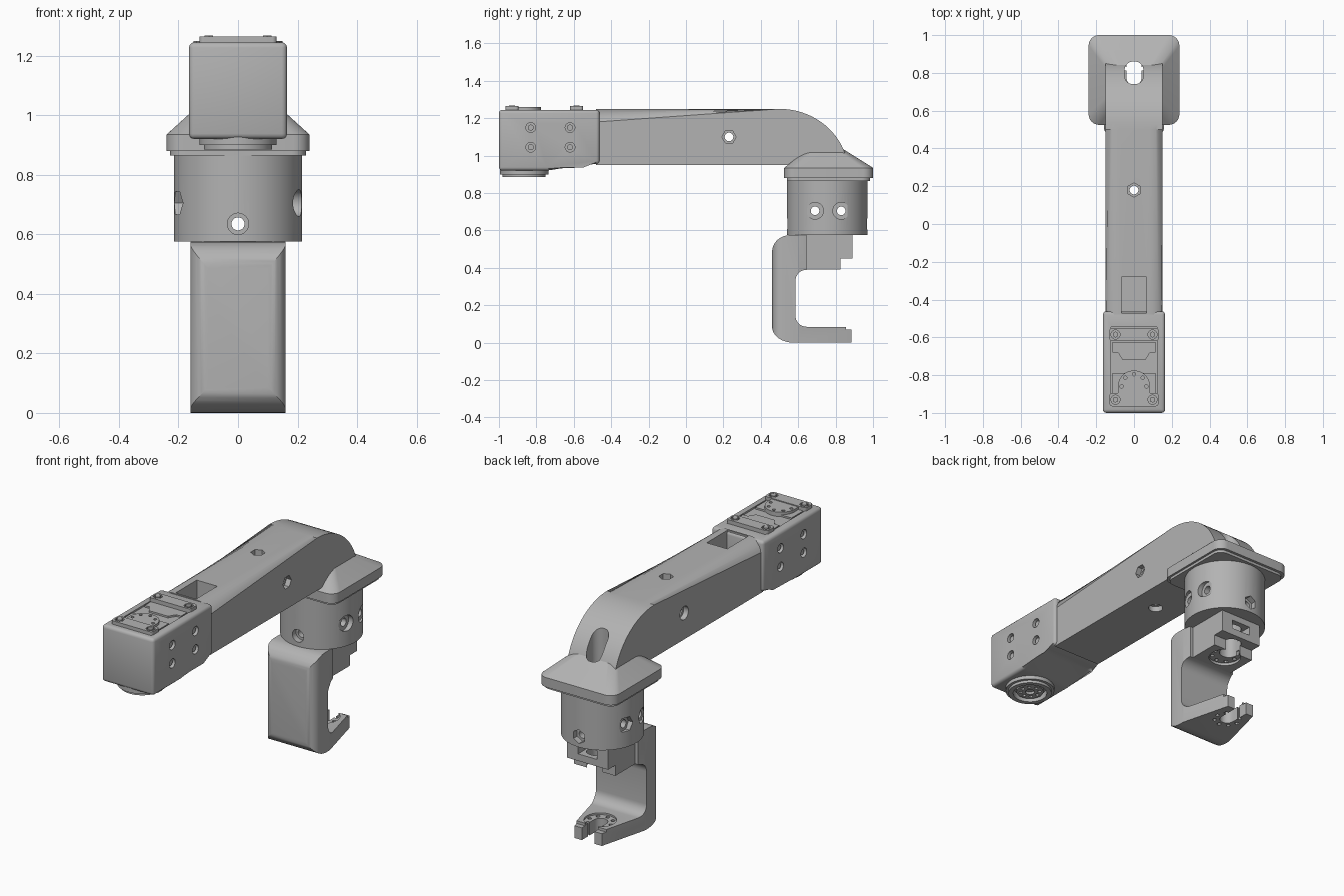
import bpy, bmesh
from math import sin, cos, pi, radians
from mathutils import Matrix, Vector

if "Cube" in bpy.data.objects:
    bpy.data.objects.remove(bpy.data.objects["Cube"], do_unlink=True)

GREY = (0.45, 0.45, 0.45, 1)
metal = bpy.data.materials.new("plain grey")
metal.use_nodes = True
metal.diffuse_color = GREY
metal.node_tree.nodes["Principled BSDF"].inputs["Base Color"].default_value = GREY
parts = []


def finish(name, bm, keep=True):
    bmesh.ops.recalc_face_normals(bm, faces=bm.faces)
    me = bpy.data.meshes.new(name)
    bm.to_mesh(me)
    bm.free()
    me.materials.append(metal)
    ob = bpy.data.objects.new(name, me)
    bpy.context.collection.objects.link(ob)
    if keep:
        parts.append(ob)
    else:
        ob.hide_render = True
    return ob


def loft(rings):
    """Closed solid through matching rings of points."""
    bm = bmesh.new()
    rows = [[bm.verts.new(p) for p in ring] for ring in rings]
    n = len(rows[0])
    for a, b in zip(rows, rows[1:]):
        for i in range(n):
            j = (i + 1) % n
            bm.faces.new((a[i], a[j], b[j], b[i]))
    bm.faces.new(rows[0])
    bm.faces.new(rows[-1])
    return bm


def prism(pts, axis, lo, hi):
    place = {"X": lambda a, b, h: (h, a, b),
             "Y": lambda a, b, h: (a, h, b),
             "Z": lambda a, b, h: (a, b, h)}[axis]
    return loft([[place(a, b, h) for a, b in pts] for h in (lo, hi)])


def box(x0, x1, y0, y1, z0, z1):
    return prism([(x0, y0), (x1, y0), (x1, y1), (x0, y1)], "Z", z0, z1)


def cyl(centre, r, h, axis="Z", n=40):
    turn = {"X": Matrix.Rotation(pi / 2, 4, "Y"),
            "Y": Matrix.Rotation(pi / 2, 4, "X"), "Z": Matrix()}[axis]
    bm = bmesh.new()
    bmesh.ops.create_cone(bm, cap_ends=True, segments=n, radius1=r, radius2=r,
                          depth=h, matrix=Matrix.Translation(Vector(centre)) @ turn)
    return bm


def arc(cx, cy, rx, ry, a0, a1, n=8):
    angles = [radians(a0 + (a1 - a0) * i / n) for i in range(n + 1)]
    return [(cx + rx * cos(a), cy + ry * sin(a)) for a in angles]


def round_rect(hx, y0, y1, r):
    return (arc(hx - r, y1 - r, r, r, 0, 90) + arc(r - hx, y1 - r, r, r, 90, 180)
            + arc(r - hx, y0 + r, r, r, 180, 270) + arc(hx - r, y0 + r, r, r, 270, 360))


def carve(ob, cutters, mode="DIFFERENCE"):
    for bm in cutters:
        tool = finish("cutter", bm, keep=False)
        mod = ob.modifiers.new("carve", "BOOLEAN")
        mod.operation, mod.solver, mod.object = mode, "EXACT", tool
        bpy.context.view_layer.objects.active = ob
        bpy.ops.object.modifier_apply(modifier=mod.name)
        bpy.data.objects.remove(tool, do_unlink=True)


def cable_slot():
    return prism(round_rect(0.05, 0.74, 0.86, 0.045), "Z", 0.3, 1.5)


# Arm: side profile with a curved elbow, upper edges rounded
CY = 0.755
bm = prism([(-0.48, 0.95), (-0.48, 1.25)] + arc(0.5, 0.9, 0.37, 0.35, 90, 8, 18),
           "X", -0.15, 0.15)
rim = [e for e in bm.edges
       if abs(e.verts[0].co.x - e.verts[1].co.x) < 0.01
       and min(v.co.z for v in e.verts) > 0.94
       and (min(v.co.z for v in e.verts) > 1.2 or min(v.co.y for v in e.verts) > 0.5)]
bmesh.ops.bevel(bm, geom=rim, offset=0.07, segments=6, profile=0.5,
                affect="EDGES", clamp_overlap=False)
arm = finish("arm", bm)
carve(arm, [cable_slot(), box(-0.065, 0.065, -0.47, -0.28, 1.08, 1.3),
            cyl((0, 0.23, 1.1), 0.023, 0.5, "X"), cyl((0.15, 0.23, 1.1), 0.038, 0.06, "X", 6),
            cyl((-0.15, 0.23, 1.1), 0.038, 0.06, "X"),
            cyl((0, 0.18, 1.1), 0.023, 0.5), cyl((0, 0.18, 1.25), 0.038, 0.06, "Z", 6),
            cyl((0, 0.18, 0.95), 0.038, 0.06)])

# Motor housing with sloping underside
bm = prism([(-1, 0.92), (-0.74, 0.92), (-0.55, 0.955), (-0.462, 0.955),
            (-0.462, 1.245), (-1, 1.245)], "X", -0.165, 0.165)
bmesh.ops.bevel(bm, geom=bm.edges[:], offset=0.018, segments=3, profile=0.5, affect="EDGES")
housing = finish("motor_housing", bm)
spots = [(s, y, z) for s in (-1, 1) for y in (-0.83, -0.62) for z in (1.045, 1.15)]
carve(housing, [cyl((s * 0.165, y, z), 0.026, 0.06, "X", 24) for s, y, z in spots])
carve(housing, [box(-0.122, 0.122, -0.96, -0.545, 1.235, 1.3)])
for s, y, z in spots:
    finish("side_screw", cyl((s * 0.14, y, z), 0.016, 0.03, "X", 16))

# Motor top: strips, screws, cover panel and half-round horn
for y in (-0.93, -0.585):
    strip = finish("motor_strip", prism(round_rect(0.13, y - 0.035, y + 0.035, 0.015),
                                        "Z", 1.235, 1.265))
    carve(strip, [cyl((s * 0.098, y, 1.27), 0.024, 0.03, "Z", 24) for s in (-1, 1)])
    for s in (-1, 1):
        finish("strip_screw", cyl((s * 0.098, y, 1.257), 0.016, 0.022, "Z", 6))
finish("motor_panel", prism([(-0.115, -0.625), (-0.115, -0.68), (-0.085, -0.68),
                             (-0.06, -0.72), (0.06, -0.72), (0.085, -0.68),
                             (0.115, -0.68), (0.115, -0.625)], "Z", 1.23, 1.245))
finish("front_panel", box(-0.115, 0.115, -0.9, -0.79, 1.23, 1.245))
horn = finish("motor_horn", prism([(0.085, -0.9)] + arc(0, -0.86, 0.085, 0.085, 0, 180, 24)
                                  + [(-0.085, -0.9)], "Z", 1.235, 1.26))
carve(horn, [cyl((0.065 * cos(radians(a)), -0.86 + 0.065 * sin(radians(a)), 1.26),
                 0.009, 0.02, "Z", 12) for a in (0, 45, 90, 135, 180)])

# Output bearing below the motor
for name, r, z0, z1, bore in (("bearing_collar", 0.13, 0.9, 0.93, 0.09),
                              ("bearing_rim", 0.115, 0.885, 0.902, 0.09)):
    ring = finish(name, cyl((0, -0.865, (z0 + z1) / 2), r, z1 - z0, "Z", 48))
    carve(ring, [cyl((0, -0.865, z0), bore, 0.05, "Z", 40)])
hub = finish("output_hub", cyl((0, -0.865, 0.912), 0.072, 0.036, "Z", 40))
carve(hub, [cyl((0.05 * cos(k * pi / 4), -0.865 + 0.05 * sin(k * pi / 4), 0.893),
                0.01, 0.03, "Z", 12) for k in range(8)] + [cyl((0, -0.865, 0.893), 0.025, 0.03)])

# Flange: square rounded plate tapering up to the elbow
levels = [(0.865, 0.228, 0.54, 0.985, 0.05), (0.88, 0.228, 0.54, 0.985, 0.05),
          (0.88, 0.24, 0.525, 1.0, 0.055), (0.935, 0.24, 0.525, 1.0, 0.055),
          (1.035, 0.13, 0.65, 0.84, 0.04)]
flange = finish("flange", loft([[(x, y, z) for x, y in round_rect(hx, y0, y1, r)]
                                for z, hx, y0, y1, r in levels]))
carve(flange, [cable_slot()])

# Wrist socket with screw and nut recesses
socket = finish("wrist_socket", cyl((0, CY, 0.7225), 0.215, 0.295, "Z", 72))
cuts = [cable_slot(), cyl((0, CY, 0.635), 0.022, 0.6, "Y", 24),
        cyl((0, CY - 0.215, 0.635), 0.036, 0.07, "Y", 24),
        cyl((0, CY + 0.215, 0.635), 0.04, 0.07, "Y", 6)]
for y in (0.69, 0.83):
    cuts += [cyl((0, y, 0.705), 0.023, 0.6, "X", 24),
             cyl((0.22, y, 0.705), 0.045, 0.07, "X", 28),
             cyl((-0.22, y, 0.705), 0.045, 0.07, "X", 6)]
carve(socket, cuts)

# C-shaped wrist bracket: side profile trimmed by its plan outline
side = ([(0.885, 0), (0.885, 0.07), (0.855, 0.07), (0.855, 0.085)]
        + arc(0.645, 0.145, 0.06, 0.06, 270, 180) + arc(0.645, 0.33, 0.06, 0.06, 180, 90)
        + [(0.645, 0.575)] + arc(0.555, 0.485, 0.095, 0.09, 90, 180)
        + arc(0.575, 0.085, 0.115, 0.085, 180, 270))
bracket = finish("wrist_bracket", prism(side, "X", -0.2, 0.2))
plan = ([(0.085, 0.89), (-0.085, 0.89), (-0.16, 0.6)]
        + arc(-0.1, 0.515, 0.06, 0.055, 180, 270) + arc(0.1, 0.515, 0.06, 0.055, 270, 360)
        + [(0.16, 0.6)])
carve(bracket, [prism(plan, "Z", -0.1, 0.7)], "INTERSECT")
bolts = [radians(a) for a in range(135, 406, 45)]
carve(bracket, [prism([(0.04, 0.95)] + arc(0, 0.775, 0.04, 0.04, 0, -180, 12)
                      + [(-0.04, 0.95)], "Z", -0.1, 0.2),
                cyl((0, 0.775, 0.09), 0.085, 0.03)]
      + [cyl((0.067 * cos(a), 0.775 + 0.067 * sin(a), 0), 0.011, 0.3, "Z", 12) for a in bolts])

# Upper bracket block with open notch and rear slot
block = finish("upper_block", prism([(0.62, 0.39), (0.825, 0.39), (0.825, 0.45),
                                     (0.89, 0.45), (0.89, 0.58), (0.62, 0.58)],
                                    "X", -0.13, 0.13))
carve(block, [cable_slot(), box(-0.045, 0.045, 0.78, 0.95, 0.35, 0.45),
              box(-0.06, 0.06, 0.8, 0.95, 0.49, 0.54), cyl((0, 0.755, 0.39), 0.085, 0.03)]
      + [cyl((0.067 * cos(a), 0.755 + 0.067 * sin(a), 0.4), 0.011, 0.06, "Z", 12) for a in bolts])

# Smooth shading with crisp edges
bpy.ops.object.select_all(action="DESELECT")
for ob in parts:
    ob.select_set(True)
bpy.context.view_layer.objects.active = parts[0]
bpy.ops.object.shade_smooth_by_angle(angle=radians(30))
